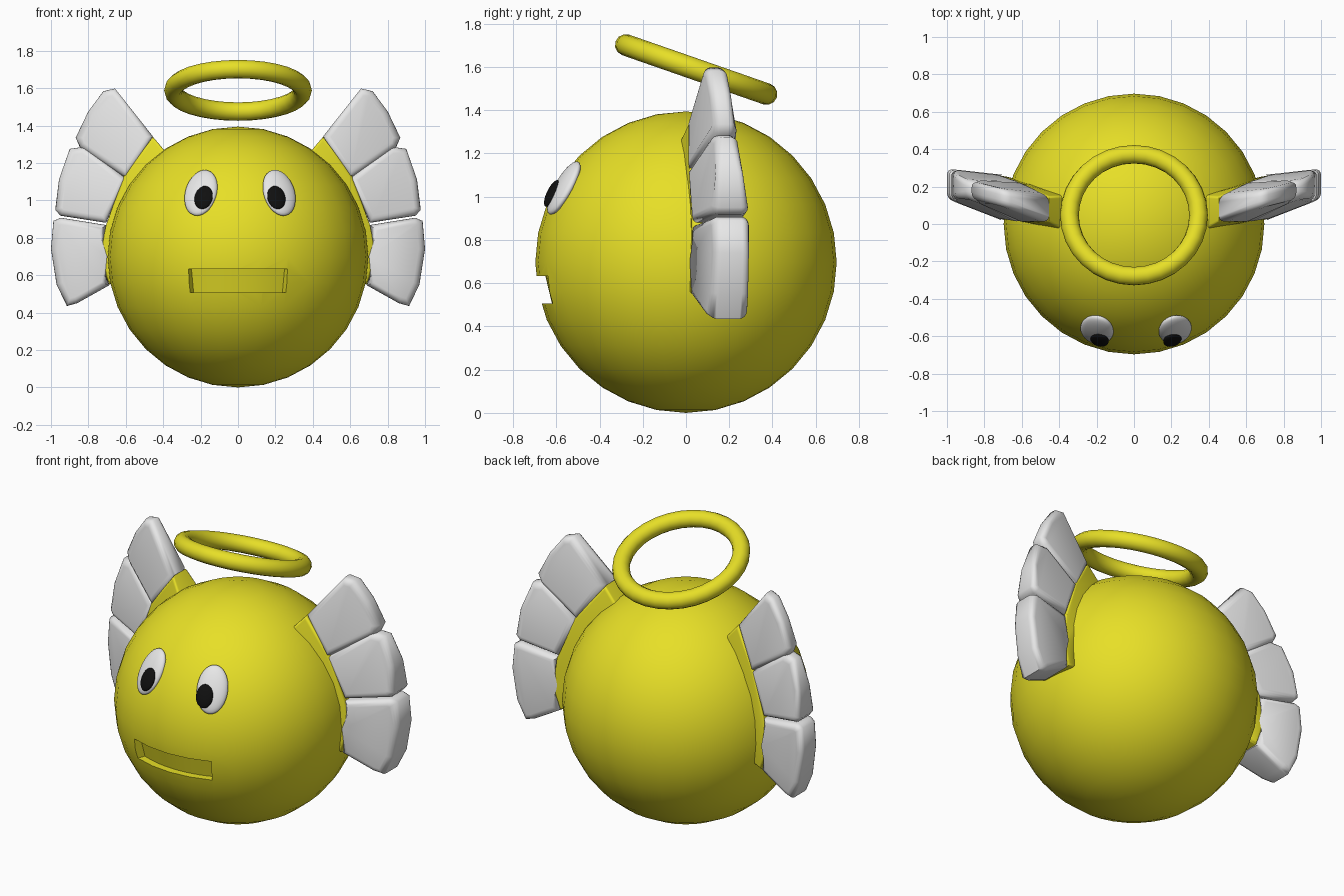
import bpy, bmesh, math
from mathutils import Matrix, Vector

if "Cube" in bpy.data.objects:
    bpy.data.objects.remove(bpy.data.objects["Cube"])


def material(name, rgb):
    m = bpy.data.materials.new(name)
    m.diffuse_color = (*rgb, 1)
    m.use_nodes = True
    m.node_tree.nodes["Principled BSDF"].inputs["Base Color"].default_value = m.diffuse_color
    return m


YELLOW = material("yellow", (0.80, 0.74, 0.02))
WHITE = material("white", (0.8, 0.8, 0.8))
BLACK = material("black", (0.005, 0.005, 0.005))
CENTRE, R = Vector((0, 0, 0.697)), 0.697


def finish(name, bm, mat, angle=60):
    """Turn a bmesh into a smooth object with one material."""
    bmesh.ops.recalc_face_normals(bm, faces=bm.faces)
    me = bpy.data.meshes.new(name)
    bm.to_mesh(me)
    bm.free()
    ob = bpy.data.objects.new(name, me)
    bpy.context.collection.objects.link(ob)
    me.materials.append(mat)
    me.shade_smooth()
    me.set_sharp_from_angle(angle=math.radians(angle))
    return ob


def ellipsoid(name, loc, radii, mat):
    """Flattened sphere whose short axis points away from the body centre."""
    loc = Vector(loc)
    n = (loc - CENTRE).normalized()
    side = Vector((0, 0, 1)).cross(n).normalized()
    up = n.cross(side)
    rot = Matrix((side, up, n)).transposed().to_4x4()
    bm = bmesh.new()
    bmesh.ops.create_uvsphere(bm, u_segments=32, v_segments=16, radius=1,
                              matrix=Matrix.Translation(loc) @ rot @ Matrix.Diagonal((*radii, 1)))
    return finish(name, bm, mat)


def wing_part(name, outline, mat, offset, thin=0.0):
    """Bevelled slab from a front outline, swept back and tapering outwards."""
    bm = bmesh.new()
    loops = []
    for s in (-1, 1):
        ring = []
        for x, z in outline:
            r = math.hypot(x, z - 0.7)
            half = 0.125 - 0.14 * max(0, r - 0.7) - 0.15 * max(0, z - 1.08) - thin
            ring.append(bm.verts.new((x, 0.13 + 0.25 * (x - 0.66) + s * max(half, 0.05), z)))
        loops.append(ring)
    caps = [bm.faces.new(ring) for ring in loops]
    for i in range(len(outline)):
        j = (i + 1) % len(outline)
        bm.faces.new((loops[0][i], loops[0][j], loops[1][j], loops[1][i]))
    rim = list({e for f in caps for e in f.edges})
    bmesh.ops.bevel(bm, geom=rim, offset=offset, segments=4, profile=0.5, affect='EDGES')
    ob = finish(name, bm, mat, 70)
    ob.modifiers.new("other_side", 'MIRROR').use_mirror_merge = False
    return ob


# Body ball
bm = bmesh.new()
bmesh.ops.create_uvsphere(bm, u_segments=32, v_segments=16, radius=R,
                          matrix=Matrix.Translation(CENTRE))
body = finish("body", bm, YELLOW, 40)

# Mouth: curved slot cut into the ball
bm = bmesh.new()
N, rows = 12, []
for i in range(N + 1):
    a = math.radians(-22.5 + 45 * i / N)
    pts = []
    for r, z in ((0.65, 0.632), (0.62, 0.507), (0.85, 0.507), (0.85, 0.632)):
        pts.append(bm.verts.new((r * math.sin(a), -r * math.cos(a), z)))
    rows.append(pts)
for p, q in zip(rows, rows[1:]):
    for k in range(4):
        bm.faces.new((p[k], p[(k + 1) % 4], q[(k + 1) % 4], q[k]))
bm.faces.new(rows[0])
bm.faces.new(rows[-1])
cutter = finish("mouth_cutter", bm, YELLOW)
cutter.hide_render = True
cut = body.modifiers.new("mouth", 'BOOLEAN')
cut.operation, cut.object, cut.solver = 'DIFFERENCE', cutter, 'EXACT'
bpy.context.view_layer.update()
carved = bpy.data.meshes.new_from_object(
    body.evaluated_get(bpy.context.evaluated_depsgraph_get()))
body.modifiers.clear()
body.data = carved
carved.shade_smooth()
carved.set_sharp_from_angle(angle=math.radians(40))
bpy.data.objects.remove(cutter)

# Eyes and pupils
for side, ex, px in (("left", -0.198, -0.184), ("right", 0.22, 0.205)):
    ellipsoid("eye_" + side, (ex, -0.565, 1.04), (0.09, 0.14, 0.035), WHITE)
    ellipsoid("pupil_" + side, (px, -0.62, 1.015), (0.05, 0.068, 0.02), BLACK)

# Wings: yellow root and three white feathers per side
wing_part("wing_root", [(0.455, 1.34), (0.61, 1.13), (0.705, 0.87), (0.74, 0.70), (0.69, 0.55),
                        (0.58, 0.58), (0.58, 0.75), (0.52, 1.0), (0.37, 1.24)],
          YELLOW, 0.015, 0.006)
wing_part("feather_top", [(0.455, 1.342), (0.658, 1.598), (0.72, 1.583), (0.80, 1.476),
                          (0.868, 1.335), (0.845, 1.283), (0.60, 1.12)], WHITE, 0.035)
wing_part("feather_middle", [(0.602, 1.12), (0.82, 1.287), (0.90, 1.275), (0.957, 1.112),
                             (0.977, 0.95), (0.95, 0.918), (0.705, 0.88)], WHITE, 0.035)
wing_part("feather_bottom", [(0.705, 0.868), (0.947, 0.907), (0.987, 0.89), (1.0, 0.74),
                             (0.97, 0.55), (0.915, 0.435), (0.86, 0.45), (0.69, 0.545),
                             (0.735, 0.70)], WHITE, 0.035)

# Halo tilted down at the back
bpy.ops.mesh.primitive_torus_add(major_segments=32, minor_segments=12, major_radius=0.345,
                                 minor_radius=0.05, location=(0, 0.047, 1.588),
                                 rotation=(math.radians(-19.2), 0, 0))
halo = bpy.context.object
halo.name = "halo"
halo.data.materials.append(YELLOW)
halo.data.shade_smooth()
